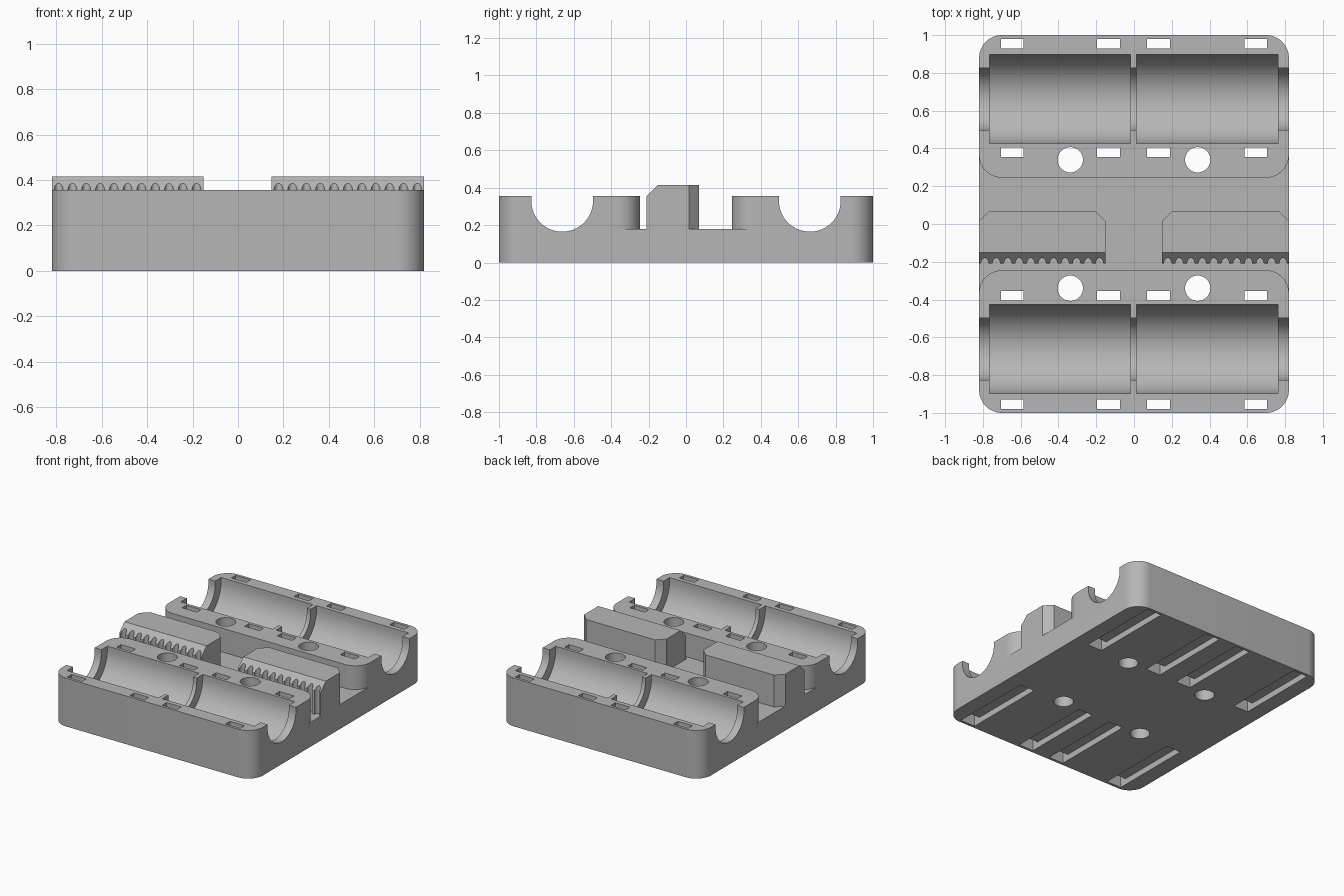
import bpy
import bmesh
import math
from mathutils import Vector

cube = bpy.data.objects.get("Cube")
if cube:
    bpy.data.objects.remove(cube, do_unlink=True)

HALF_X, HALF_Y = 0.82, 1.0
FLOOR_Z, RAIL_Z, CLAMP_Z = 0.18, 0.355, 0.415
RAIL_IN = 0.245
CORNER = 0.12
ROD_Y, ROD_Z = 0.662, 0.33

grey = bpy.data.materials.new("plastic_grey")
grey.use_nodes = True
colour = (0.47, 0.47, 0.47, 1)
grey.diffuse_color = colour
grey.node_tree.nodes["Principled BSDF"].inputs["Base Color"].default_value = colour


def arc(cx, cy, r, start, end, steps, ry=None):
    """Points along an arc, angles in degrees."""
    ry = r if ry is None else ry
    angles = [math.radians(start + (end - start) * i / steps) for i in range(steps + 1)]
    return [(cx + r * math.cos(a), cy + ry * math.sin(a)) for a in angles]


def prism(name, points, axis, lo, hi):
    """Extrude a profile along z (points are x, y) or along x (points are y, z)."""
    bm = bmesh.new()
    if axis == "z":
        place = lambda p, d: (p[0], p[1], d)
    else:
        place = lambda p, d: (d, p[0], p[1])
    face = bm.faces.new([bm.verts.new(place(p, lo)) for p in points])
    geom = bmesh.ops.extrude_face_region(bm, geom=[face])["geom"]
    shift = Vector(place((0, 0), hi - lo))
    bmesh.ops.translate(bm, vec=shift, verts=[g for g in geom if isinstance(g, bmesh.types.BMVert)])
    bmesh.ops.recalc_face_normals(bm, faces=bm.faces)
    mesh = bpy.data.meshes.new(name)
    bm.to_mesh(mesh)
    bm.free()
    mesh.materials.append(grey)
    obj = bpy.data.objects.new(name, mesh)
    bpy.context.collection.objects.link(obj)
    return obj


def smooth(obj):
    bpy.ops.object.select_all(action="DESELECT")
    obj.select_set(True)
    bpy.context.view_layer.objects.active = obj
    bpy.ops.object.shade_smooth_by_angle(angle=math.radians(30))


# Rounded block for the whole carriage
outline = []
for sx, sy, start in ((1, 1, 0), (-1, 1, 90), (-1, -1, 180), (1, -1, 270)):
    outline += arc(sx * (HALF_X - CORNER), sy * (HALF_Y - CORNER), CORNER, start, start + 90, 12)
body = prism("carriage_body", outline, "z", 0, RAIL_Z)

cutters = []

# Middle channel that flares around the rounded inner rail corners
cx, cy = HALF_X - CORNER, RAIL_IN + CORNER
quarter = arc(cx, cy, CORNER, -90, 0, 12) + [(1, cy)]
channel = [(x, y) for x, y in quarter]
channel += [(x, -y) for x, y in reversed(quarter)]
channel += [(-x, -y) for x, y in quarter]
channel += [(-x, y) for x, y in reversed(quarter)]
cutters.append(prism("channel_cutter", channel, "z", FLOOR_Z, 0.6))


def trough(y, r, lo, hi):
    profile = arc(y, ROD_Z, r, 180, 360, 40) + [(y + r, 0.6), (y - r, 0.6)]
    cutters.append(prism("trough_cutter", profile, "x", lo, hi))


for side in (-1, 1):
    y = side * ROD_Y
    # Bearing seats and the narrower rod groove
    trough(y, 0.235, -0.765, -0.018)
    trough(y, 0.235, 0.012, 0.762)
    trough(y, 0.165, -1, 1)
    # Screw holes
    for x in (-0.337, 0.337):
        cutters.append(prism("hole_cutter", arc(x, side * 0.34, 0.067, 0, 350, 35), "z", -0.1, 0.6))
    # Strap slots: two uprights joined by a shallow groove underneath
    slot = [(0.355, -0.1), (0.98, -0.1), (0.98, 0.6), (0.93, 0.6),
            (0.93, 0.045), (0.405, 0.045), (0.405, 0.6), (0.355, 0.6)]
    for x in (-0.645, -0.135, 0.13, 0.645):
        cutters.append(prism("slot_cutter", [(side * p, z) for p, z in slot], "x", x - 0.06, x + 0.06))

for cutter in cutters:
    cutter.hide_render = True
    mod = body.modifiers.new("cut", "BOOLEAN")
    mod.operation = "DIFFERENCE"
    mod.solver = "EXACT"
    mod.object = cutter

# Bake the cuts and discard the cutters
graph = bpy.context.evaluated_depsgraph_get()
baked = bpy.data.meshes.new_from_object(body.evaluated_get(graph))
body.modifiers.clear()
body.data = baked
for cutter in cutters:
    bpy.data.objects.remove(cutter, do_unlink=True)
smooth(body)


# Toothed belt clamps
def belt_clamp(name, lo, hi):
    front, back, bevel, count = -0.21, 0.07, 0.055, 11
    pitch = (hi - lo) / count
    pts = [(lo, front)]
    for i in range(count):
        pts += arc(lo + (i + 0.5) * pitch, front, 0.02, 180, 0, 10, 0.03)
    pts += [(hi, front), (hi, back - bevel), (hi - bevel, back),
            (lo + bevel, back), (lo, back - bevel)]
    obj = prism(name, pts, "z", FLOOR_Z, CLAMP_Z)
    # Slope off the upper front edge
    bm = bmesh.new()
    bm.from_mesh(obj.data)
    cut = bmesh.ops.bisect_plane(bm, geom=bm.verts[:] + bm.edges[:] + bm.faces[:], dist=1e-5,
                                 plane_co=(0, front + 0.06, CLAMP_Z), plane_no=(0, -1, 1),
                                 clear_outer=True)
    rim = [e for e in bm.edges if e.is_boundary]
    bmesh.ops.edgenet_fill(bm, edges=rim)
    bmesh.ops.recalc_face_normals(bm, faces=bm.faces)
    bm.to_mesh(obj.data)
    bm.free()
    smooth(obj)


belt_clamp("right_belt_clamp", -HALF_X, -0.152)
belt_clamp("left_belt_clamp", 0.148, HALF_X)
